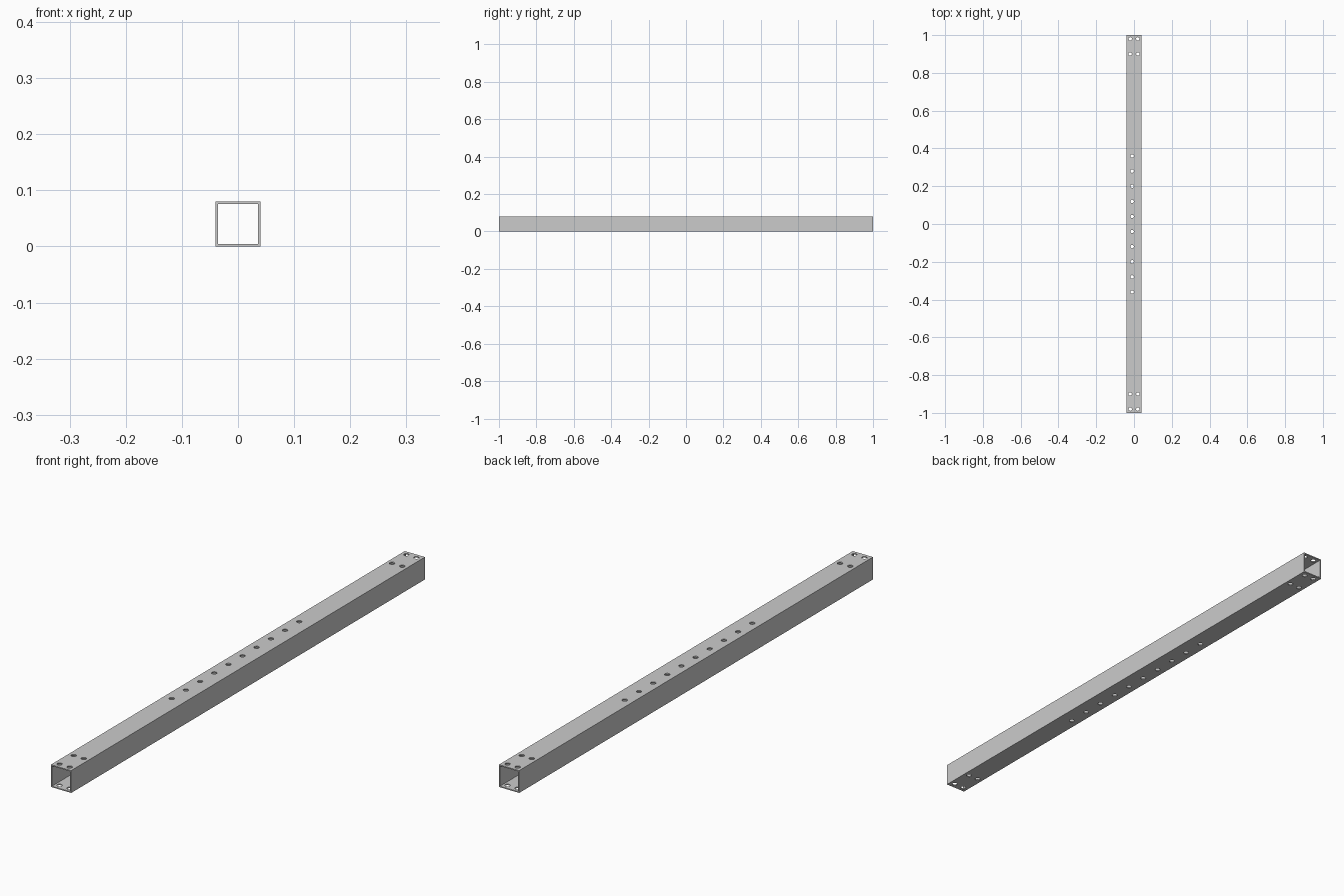
import bpy, bmesh
from mathutils import Matrix

if "Cube" in bpy.data.objects:
    bpy.data.objects.remove(bpy.data.objects["Cube"])

SIZE, WALL, HALF = 0.08, 0.004, 1.0
HOLE_R = 0.009


def make_object(name, bm):
    bmesh.ops.recalc_face_normals(bm, faces=bm.faces)
    mesh = bpy.data.meshes.new(name)
    bm.to_mesh(mesh)
    bm.free()
    obj = bpy.data.objects.new(name, mesh)
    bpy.context.collection.objects.link(obj)
    return obj


def square(bm, half, y):
    c = SIZE / 2
    return [bm.verts.new((sx * half, y, c + sz * half))
            for sx, sz in ((-1, -1), (1, -1), (1, 1), (-1, 1))]


# Hollow square tube, open at both ends
bm = bmesh.new()
outer = [square(bm, SIZE / 2, y) for y in (-HALF, HALF)]
inner = [square(bm, SIZE / 2 - WALL, y) for y in (-HALF, HALF)]
for a, b in ((outer[0], outer[1]), (inner[0], inner[1]),
             (outer[0], inner[0]), (outer[1], inner[1])):
    for i in range(4):
        j = (i + 1) % 4
        bm.faces.new((a[i], a[j], b[j], b[i]))
tube = make_object("square_tube", bm)

# Bolt holes: four at each end, plus an offset row of ten in the middle
holes = [(sx * 0.02, sy * y) for sx in (-1, 1) for sy in (-1, 1) for y in (0.9, 0.98)]
holes += [(-0.01, -0.36 + 0.08 * i) for i in range(10)]

bm = bmesh.new()
for x, y in holes:
    bmesh.ops.create_cone(bm, cap_ends=True, segments=24, radius1=HOLE_R, radius2=HOLE_R,
                          depth=SIZE * 2, matrix=Matrix.Translation((x, y, SIZE / 2)))
cutter = make_object("hole_cutter", bm)
cutter.hide_render = True
cutter.display_type = 'WIRE'

# Drill through the top and bottom walls
mod = tube.modifiers.new("bolt_holes", 'BOOLEAN')
mod.operation = 'DIFFERENCE'
mod.solver = 'EXACT'
mod.object = cutter
bpy.context.view_layer.objects.active = tube
tube.select_set(True)
bpy.ops.object.modifier_apply(modifier=mod.name)
bpy.data.objects.remove(cutter)
